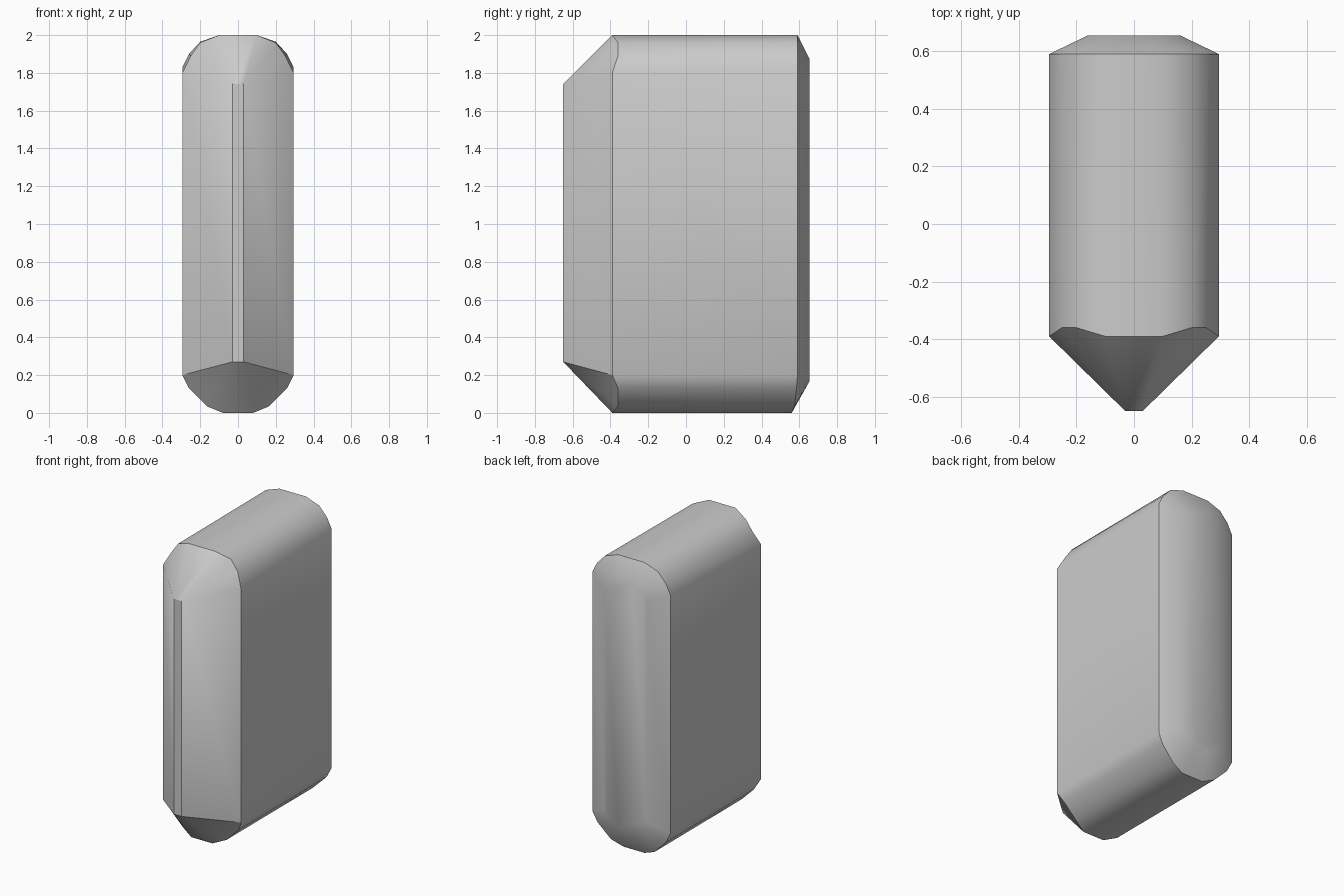
import bpy, bmesh
from math import radians

cube = bpy.data.objects.get("Cube")
if cube:
    bpy.data.objects.remove(cube, do_unlink=True)

grey = bpy.data.materials.new("plain grey")
grey.use_nodes = True
colour = (0.6, 0.6, 0.6, 1.0)
grey.diffuse_color = colour
grey.node_tree.nodes["Principled BSDF"].inputs["Base Color"].default_value = colour


def mirrored_ring(top, bottom):
    """Close a loop from its left-hand corner points, each listed from the middle outward."""
    half = top + bottom[::-1]
    return half + [(-x, y, z) for x, y, z in reversed(half)]


# Narrow vertical strip at the nose, each corner collapsed to one point
nose = mirrored_ring([(0.03, -0.65, 1.74)] * 4, [(0.03, -0.65, 0.27)] * 4)

# Front shoulder of the body
front = mirrored_ring(
    [(0.10, -0.39, 2.0), (0.20, -0.36, 1.96), (0.25, -0.36, 1.89), (0.295, -0.39, 1.80)],
    [(0.08, -0.39, 0.0), (0.165, -0.36, 0.035), (0.26, -0.36, 0.13), (0.295, -0.39, 0.20)])

# Rear shoulder, pulled in a little along the bottom
rear = mirrored_ring(
    [(0.10, 0.59, 2.0), (0.20, 0.59, 1.965), (0.26, 0.59, 1.90), (0.295, 0.59, 1.83)],
    [(0.08, 0.56, 0.0), (0.165, 0.575, 0.035), (0.26, 0.585, 0.13), (0.295, 0.59, 0.20)])

# Shallow back cap
cap = mirrored_ring(
    [(0.05, 0.655, 1.87), (0.10, 0.655, 1.855), (0.14, 0.655, 1.82), (0.16, 0.655, 1.77)],
    [(0.05, 0.655, 0.17), (0.10, 0.655, 0.185), (0.14, 0.655, 0.22), (0.16, 0.655, 0.27)])

# Loft the loops into one closed body
bm = bmesh.new()
loops = [[bm.verts.new(p) for p in ring] for ring in (nose, front, rear, cap)]
for a, b in zip(loops, loops[1:]):
    for i in range(len(a)):
        j = (i + 1) % len(a)
        bm.faces.new((a[i], a[j], b[j], b[i]))
bm.faces.new(loops[-1])
bmesh.ops.remove_doubles(bm, verts=bm.verts, dist=0.0005)
bmesh.ops.holes_fill(bm, edges=[e for e in bm.edges if e.is_boundary], sides=0)
bmesh.ops.recalc_face_normals(bm, faces=bm.faces)

mesh = bpy.data.meshes.new("body")
bm.to_mesh(mesh)
bm.free()
mesh.materials.append(grey)
body = bpy.data.objects.new("body", mesh)
bpy.context.collection.objects.link(body)

# Smooth the rounded corners, keep the shoulder edges crisp
bpy.ops.object.select_all(action="DESELECT")
body.select_set(True)
bpy.context.view_layer.objects.active = body
bpy.ops.object.shade_smooth_by_angle(angle=radians(30.5))
